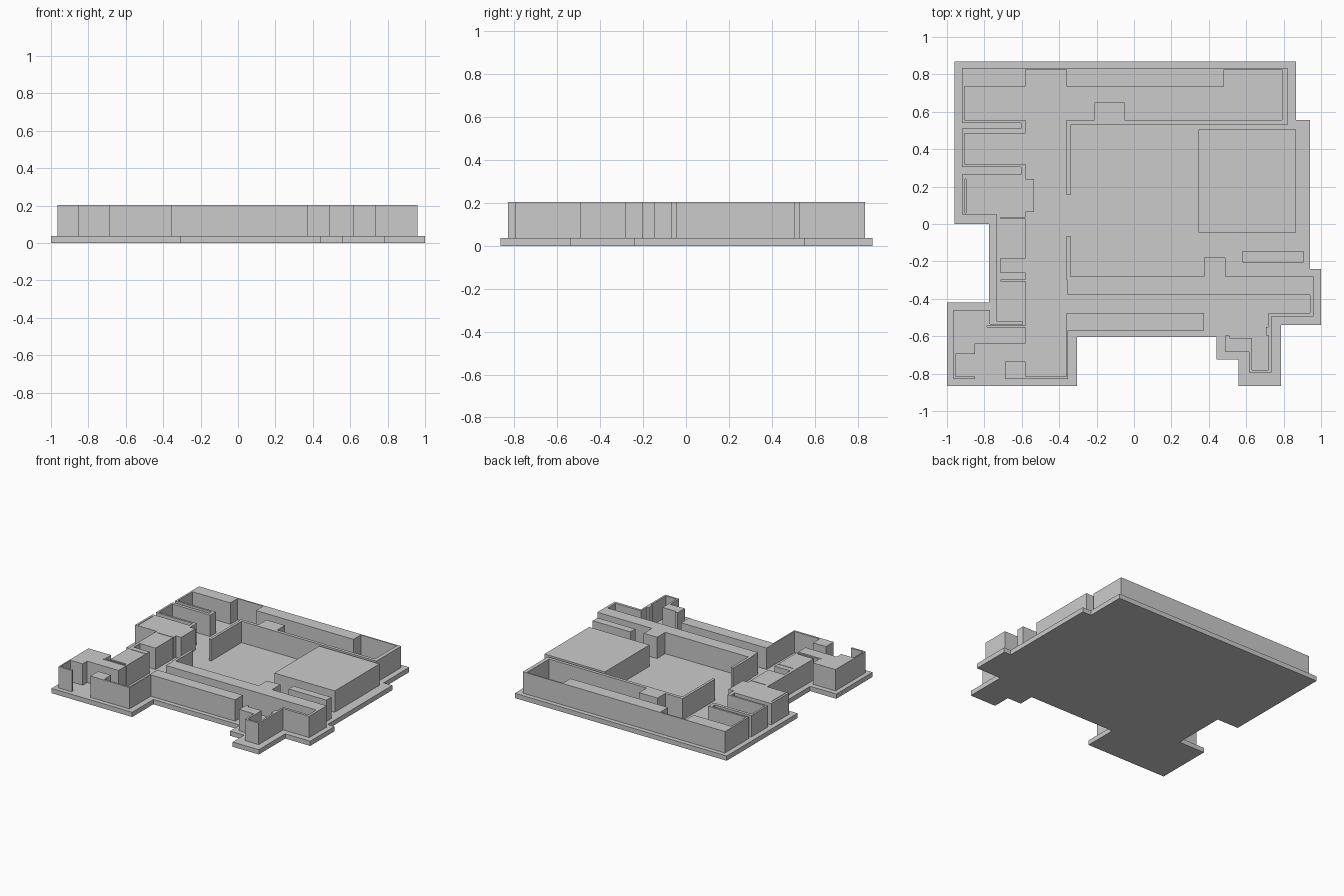
import bpy

if "Cube" in bpy.data.objects:
    bpy.data.objects.remove(bpy.data.objects["Cube"])

SLAB = 0.037
TOP = 0.203


def plan(name, z0, z1, *loops):
    """Extrude a right-angled plan. Each loop lists every other corner;
    the corner between is reached by moving along x first, then y."""
    cu = bpy.data.curves.new(name, 'CURVE')
    cu.dimensions = '2D'
    cu.fill_mode = 'BOTH'
    cu.extrude = (z1 - z0) / 2
    for loop in loops:
        pts = []
        for i, (x, y) in enumerate(loop):
            pts += [(x, y), (loop[(i + 1) % len(loop)][0], y)]
        sp = cu.splines.new('POLY')
        sp.points.add(len(pts) - 1)
        for p, (x, y) in zip(sp.points, pts):
            p.co = (x, y, 0, 1)
        sp.use_cyclic_u = True
    ob = bpy.data.objects.new(name, cu)
    bpy.context.collection.objects.link(ob)
    ob.location.z = (z0 + z1) / 2
    bpy.ops.object.select_all(action='DESELECT')
    ob.select_set(True)
    bpy.context.view_layer.objects.active = ob
    bpy.ops.object.convert(target='MESH')
    bpy.ops.object.shade_flat()
    return bpy.context.object


def block(name, x0, x1, y0, y1):
    return plan(name, SLAB, TOP, [(x0, y0), (x1, y1)])


# Stepped ground slab
plan("base_slab", 0, SLAB, [
    (-.96, .87), (.865, .555), (.94, -.24), (1.0, -.54), (.785, -.865),
    (.56, -.725), (.44, -.605), (-.305, -.865), (-1.0, -.42), (-.775, 0)])

# North range: outer wall with thick stretches and inner courtyard wall
plan("north_range", SLAB, TOP, [
    (-.92, .835), (.82, .53), (-.34, .155), (-.36, .555), (-.21, .65),
    (-.05, .555), (.79, .825), (.48, .735), (-.36, .825), (-.58, .735),
    (-.905, .555), (-.58, .525), (-.605, .54)])

# West range: small rooms, solid rooms with slits, south-west corner room
plan("west_range", SLAB, TOP, [
    (-.605, .525), (-.58, .485), (-.905, .32), (-.58, .24), (-.535, .065),
    (-.58, .035), (-.715, .03), (-.58, -.185), (-.715, -.26), (-.58, -.3),
    (-.715, -.305), (-.58, -.545), (-.785, -.55), (-.58, -.64),
    (-.85, -.695), (-.955, -.815), (-.85, -.83), (-.965, -.46),
    (-.77, -.535), (-.595, -.52), (-.735, .05), (-.92, .265),
    (-.605, .305), (-.92, .51)],
    [(-.904, .24), (-.899, .06)])

# South-west wall with corner pier and long strip
plan("south_west_wall", SLAB, TOP, [
    (-.69, -.735), (-.58, -.815), (-.362, -.475), (.375, -.57), (-.352, -.83)])

# South range: courtyard wall, long solid strip and projecting porch
plan("south_range", SLAB, TOP, [
    (-.36, -.065), (-.34, -.28), (.375, -.18), (.49, -.28), (.96, -.495),
    (.735, -.795), (.615, -.685), (.49, -.595), (.51, -.61), (.63, -.78),
    (.72, -.595), (.705, -.55), (.72, -.475), (.94, -.38), (-.355, -.3)])

# Free-standing blocks in the courtyard
block("main_hall", .345, .865, -.045, .505)
block("side_block", .58, .905, -.205, -.145)
